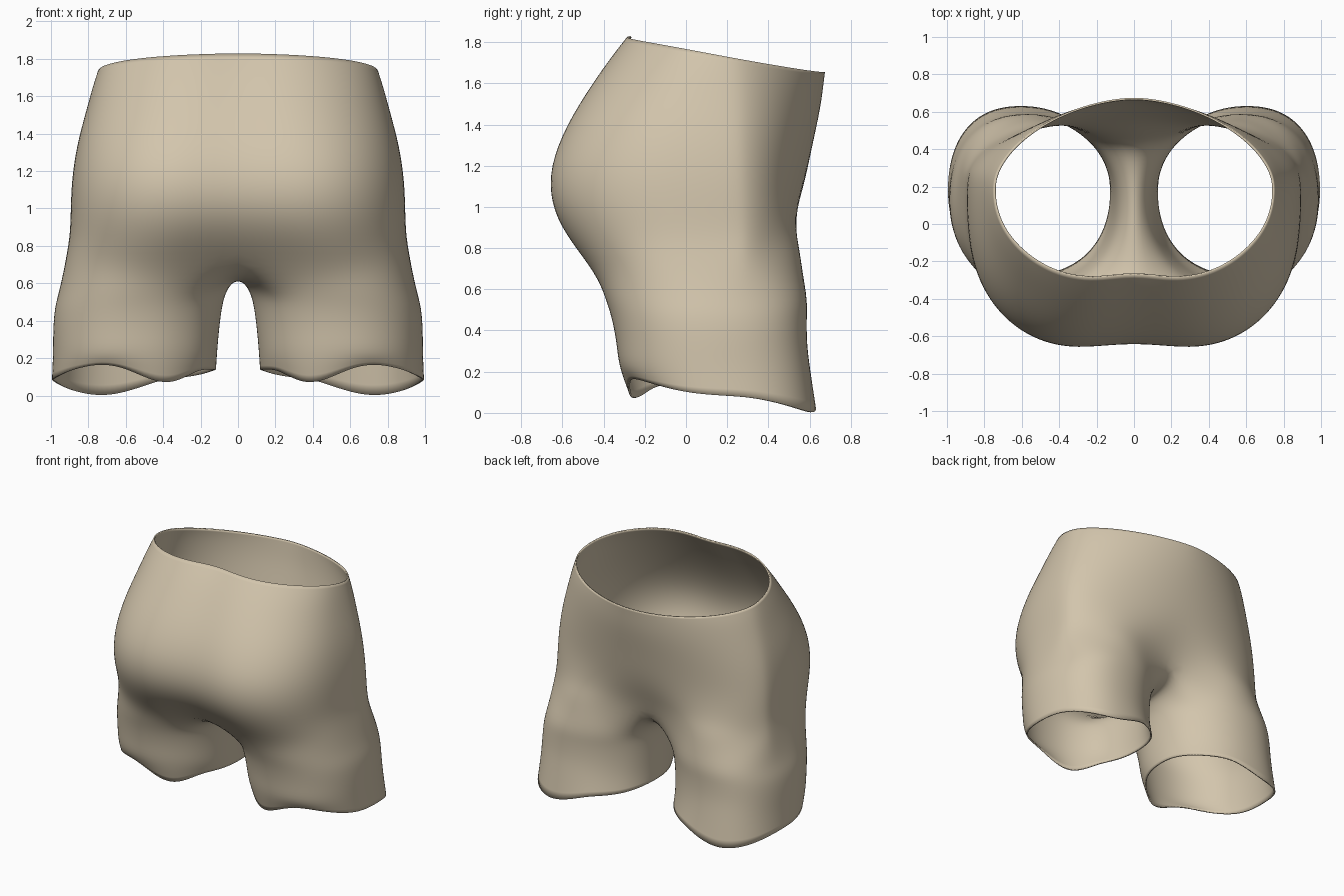
import bpy, bmesh, math

if "Cube" in bpy.data.objects:
    bpy.data.objects.remove(bpy.data.objects["Cube"])

ARC, INNER = 20, 7      # points round the outer half, points along the crotch


def spow(v, p):
    return math.copysign(abs(v) ** p, v)


def lerp_table(table, x):
    for (a, u), (b, v) in zip(table, table[1:]):
        if x <= b:
            t = (x - a) / (b - a)
            return u + (v - u) * (t * t * (3 - 2 * t))
    return table[-1][1]


def body_arc(zf, zb, yf, yb, w, nf, nb, cleft, thigh):
    """Half ring from centre front, round the hip, to centre back."""
    pts = []
    for i in range(ARC):
        a = math.pi * (i / (ARC - 1) - 0.5)
        n = nf if a < 0 else nb
        x = 0 if i in (0, ARC - 1) else w * math.cos(a) ** (2 / n)
        s = spow(math.sin(a), 2 / n)
        y = 0.2 + s * ((0.2 - yf) if a < 0 else (yb - 0.2))
        z = zf + (zb - zf) * (y - yf) / (yb - yf) - 0.015 * math.cos(a)
        u = min(x / w, 1) ** (1 if a < 0 else 1.45)
        y += math.sin(math.pi * u) * abs(s) * (-cleft if a < 0 else thigh)
        pts.append((x, y, z))
    return pts


def leg_ring(z, x0, x1, y0, y1, drop=None):
    """Closed leg ring whose points follow the arc, then the crotch."""
    cx, cy, rx, ry = (x0 + x1) / 2, (y0 + y1) / 2, (x1 - x0) / 2, (y1 - y0) / 2
    start, end = -128, 140
    angs = [start + (end - start) * i / (ARC - 1) for i in range(ARC)]
    angs += [end + (360 + start - end) * (i + 1) / (INNER + 1) for i in range(INNER)]
    pts = []
    for d in angs:
        a = math.radians(d)
        h = lerp_table(drop, (d + 180) % 360 - 180) if drop else z
        lean = 0.05 * max(0, math.sin(a)) ** 2
        pts.append((cx + lean + rx * spow(math.cos(a), 0.92),
                    cy + ry * spow(math.sin(a), 0.92), h))
    return pts


# Waist down to the split: z front, z back, y front, y back, half width,
# front and back squareness, seat lobe, thigh lobe
body = [
    (1.83, 1.655, -0.262, 0.677, 0.752, 2.4, 1.75, 0.05, 0.0),
    (1.74, 1.60, -0.34, 0.67, 0.778, 2.5, 1.8, 0.04, 0.0),
    (1.60, 1.48, -0.44, 0.655, 0.815, 2.6, 1.85, 0.04, 0.0),
    (1.40, 1.30, -0.565, 0.615, 0.868, 2.8, 1.95, 0.04, 0.0),
    (1.20, 1.13, -0.637, 0.58, 0.893, 2.95, 2.1, 0.05, 0.0),
    (1.02, 1.00, -0.632, 0.54, 0.897, 3.0, 2.35, 0.05, 0.025),
    (0.87, 0.88, -0.55, 0.485, 0.90, 3.1, 2.7, 0.06, 0.08),
    (0.73, 0.77, -0.41, 0.43, 0.92, 3.6, 3.1, 0.085, 0.16),
]
hem = [(-180, 0.14), (-145, 0.14), (-110, 0.06), (-75, 0.17), (0, 0.085),
       (78, 0.0), (122, 0.095), (180, 0.14)]
legs = [
    leg_ring(0.57, 0.06, 0.955, -0.40, 0.595),
    leg_ring(0.47, 0.085, 0.985, -0.365, 0.59),
    leg_ring(0.34, 0.10, 0.992, -0.34, 0.59),
    leg_ring(0.22, 0.11, 0.992, -0.33, 0.605),
    leg_ring(0, 0.115, 0.998, -0.285, 0.635, hem),
]

bm = bmesh.new()
make = lambda pts: [bm.verts.new(p) for p in pts]


def skin(a, b, closed):
    n = len(a)
    for i in range(n if closed else n - 1):
        j = (i + 1) % n
        bm.faces.new((a[i], b[i], b[j], a[j]))


# Hips and seat
rings = [make(body_arc(*row)) for row in body]
for a, b in zip(rings, rings[1:]):
    skin(a, b, False)

# Crotch seam from back to front on the centre plane
y_back, z_back = body[-1][3], body[-1][1]
y_front, z_front = body[-1][2], body[-1][0]
seam = []
for i in range(INNER):
    t = (i + 1) / (INNER + 1)
    sag = math.sin(math.pi * t) ** 0.6
    seam.append((0, y_back + (y_front - y_back) * t,
                 z_back + (z_front - z_back) * t - 0.12 * sag))
prev = rings[-1] + make(seam)

# Leg tube
for ring in legs:
    cur = make(ring)
    skin(prev, cur, True)
    prev = cur

bm.normal_update()
outer = max(bm.faces, key=lambda f: f.calc_center_median().x)
if outer.normal.x < 0:
    bmesh.ops.reverse_faces(bm, faces=bm.faces[:])
for f in bm.faces:
    f.smooth = True

mesh = bpy.data.meshes.new("shorts")
bm.to_mesh(mesh)
bm.free()
shorts = bpy.data.objects.new("shorts", mesh)
bpy.context.collection.objects.link(shorts)

# Mirrored half, smoothed, with a thin cloth wall
mirror = shorts.modifiers.new("mirror", 'MIRROR')
mirror.use_axis[0] = True
mirror.merge_threshold = 0.002
sub = shorts.modifiers.new("smooth", 'SUBSURF')
sub.levels = sub.render_levels = 2
wall = shorts.modifiers.new("cloth", 'SOLIDIFY')
wall.thickness = 0.01
wall.offset = -1

cloth = bpy.data.materials.new("beige cloth")
cloth.diffuse_color = (0.65, 0.56, 0.415, 1)
cloth.use_nodes = True
cloth.node_tree.nodes["Principled BSDF"].inputs["Base Color"].default_value = cloth.diffuse_color
mesh.materials.append(cloth)
